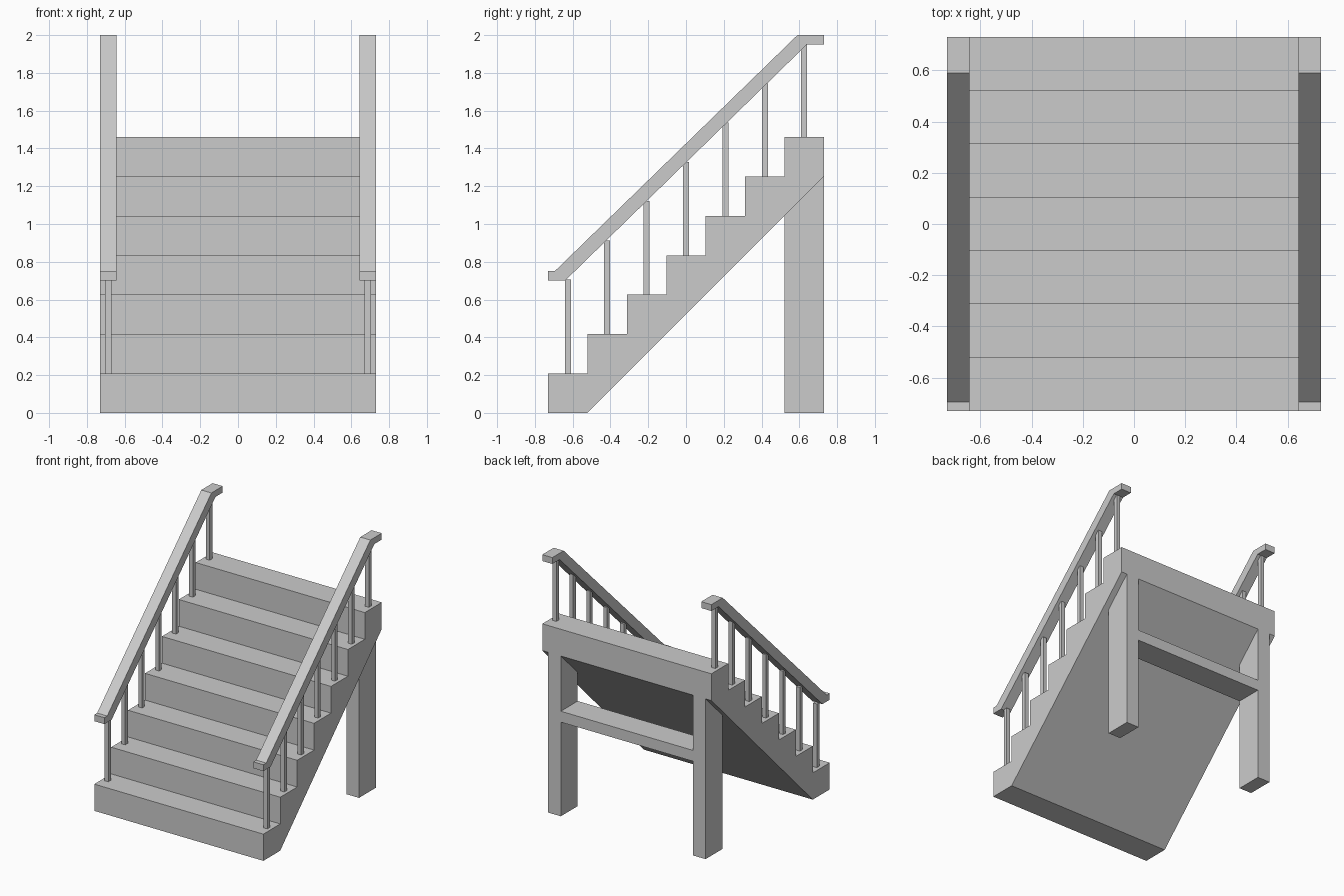
import bpy

if "Cube" in bpy.data.objects:
    bpy.data.objects.remove(bpy.data.objects["Cube"])

HALF = 0.73            # half width and half depth of the staircase
STEPS = 7
S = 2 * HALF / STEPS   # rise and run of one step


def extrude(name, profile, x0, x1):
    """Solid made from a (y, z) outline swept from x0 to x1."""
    n = len(profile)
    verts = [(x, y, z) for x in (x0, x1) for y, z in profile]
    faces = [tuple(range(n))[::-1], tuple(range(n, 2 * n))]
    faces += [(i, (i + 1) % n, n + (i + 1) % n, n + i) for i in range(n)]
    me = bpy.data.meshes.new(name)
    me.from_pydata(verts, [], faces)
    ob = bpy.data.objects.new(name, me)
    bpy.context.collection.objects.link(ob)
    # consistent outward normals
    import bmesh
    bm = bmesh.new()
    bm.from_mesh(me)
    bmesh.ops.recalc_face_normals(bm, faces=bm.faces)
    bm.to_mesh(me)
    bm.free()
    return ob


def box(name, x0, x1, y0, y1, z0, z1):
    return extrude(name, [(y0, z0), (y1, z0), (y1, z1), (y0, z1)], x0, x1)


# Stepped flight with sloping underside
flight = [(-HALF + S, 0), (HALF, 2 * HALF - S)]
for i in reversed(range(STEPS)):
    flight += [(-HALF + (i + 1) * S, (i + 1) * S), (-HALF + i * S, (i + 1) * S)]
flight.append((-HALF, 0))
extrude("step_flight", flight, -HALF, HALF)

# Crossbar between the rear legs
box("leg_crossbar", -0.57, 0.57, HALF - S, HALF, 0.735, 0.82)

rail = [(-0.73, 0.70), (-0.64, 0.70), (0.64, 1.95), (0.73, 1.95),
        (0.73, 2.0), (0.59, 2.0), (-0.695, 0.75), (-0.73, 0.75)]
leg = [(HALF - S, 0), (HALF, 0), (HALF, 2 * HALF - S), (HALF - S, 2 * HALF - 2 * S)]

for side, s in (("left", -1), ("right", 1)):
    # Rear leg, cut to the slope of the underside
    extrude(f"{side}_rear_leg", leg, *sorted((s * 0.57, s * 0.68)))
    # Handrail with level ends
    extrude(f"{side}_handrail", rail, *sorted((s * 0.643, s * HALF)))
    # One baluster per step
    for i in range(STEPS):
        y = -HALF + (i + 0.5) * S
        top = 0.705 + max(0, y + 0.626) * 0.997
        box(f"{side}_baluster_{i + 1}", s * 0.687 - 0.016, s * 0.687 + 0.016,
            y - 0.016, y + 0.016, (i + 1) * S, top)
